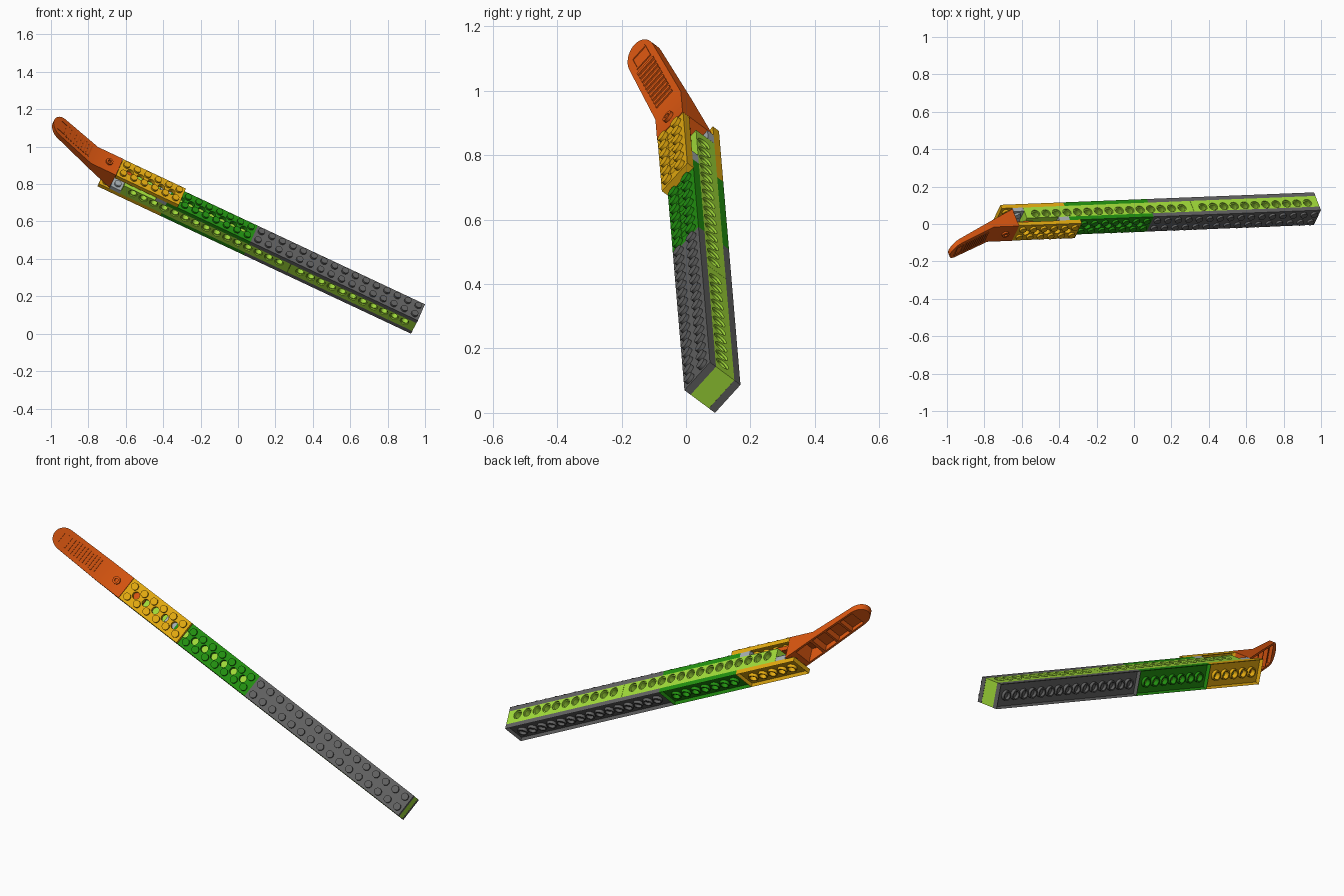
import bpy, bmesh, math
from mathutils import Matrix, Vector

if "Cube" in bpy.data.objects:
    bpy.data.objects.remove(bpy.data.objects["Cube"], do_unlink=True)

# Build frame: x runs from the blunt end to the tip, z along the studs, unit = one stud
S = 0.0618
along = Vector((-0.904, -0.036, 0.425)).normalized()
up = Vector((0.297, -0.767, 0.568))
up = (up - along * up.dot(along)).normalized()
across = up.cross(along)
origin = Vector((0.925, 0.09, 0.0)) - across * S
FRAME = Matrix.Translation(origin) @ Matrix((along, across, up)).transposed().to_4x4() @ Matrix.Scale(S, 4)


def material(name, r, g, b):
    lin = [c / 12.92 if c < 0.04 else ((c + 0.055) / 1.055) ** 2.4 for c in (r / 255, g / 255, b / 255)]
    m = bpy.data.materials.new(name)
    m.use_nodes = True
    m.diffuse_color = (*lin, 1)
    m.node_tree.nodes["Principled BSDF"].inputs["Base Color"].default_value = (*lin, 1)
    return m


LIME = material("lime", 163, 222, 58)
ORANGE = material("orange", 218, 86, 16)
YELLOW = material("yellow", 230, 172, 16)
GREEN = material("green", 34, 146, 16)
DARK = material("dark grey", 98, 98, 98)
LIGHT = material("light grey", 168, 176, 180)


def box(bm, x0, x1, y0, y1, z0, z1):
    m = Matrix.Translation(((x0 + x1) / 2, (y0 + y1) / 2, (z0 + z1) / 2)) @ Matrix.Diagonal((x1 - x0, y1 - y0, z1 - z0, 1))
    return bmesh.ops.create_cube(bm, size=1, matrix=m)["verts"]


def lathe(bm, profile, centre, closed=False, sideways=False, sides=18):
    """Revolve (radius, height) points; capped unless the profile is a closed ring."""
    rings = []
    for r, h in profile:
        ring = []
        for i in range(sides):
            t = math.tau * i / sides
            p = (r * math.cos(t), h, r * math.sin(t)) if sideways else (r * math.cos(t), r * math.sin(t), h)
            ring.append(bm.verts.new(Vector(centre) + Vector(p)))
        rings.append(ring)
    pairs = list(zip(rings, rings[1:]))
    if closed:
        pairs.append((rings[-1], rings[0]))
    else:
        bm.faces.new(rings[0])
        bm.faces.new(rings[-1])
    for a, b in pairs:
        for i in range(sides):
            j = (i + 1) % sides
            bm.faces.new((a[i], a[j], b[j], b[i]))


def make(name, bm, mat):
    bmesh.ops.recalc_face_normals(bm, faces=bm.faces)
    mesh = bpy.data.meshes.new(name)
    bm.to_mesh(mesh)
    bm.free()
    mesh.materials.append(mat)
    ob = bpy.data.objects.new(name, mesh)
    bpy.context.collection.objects.link(ob)
    return ob


def cut(ob, bm_cutter):
    """Subtract the cutter and bake the result."""
    cutter = make("cutter", bm_cutter, ob.data.materials[0])
    cutter.hide_render = True
    mod = ob.modifiers.new("cut", "BOOLEAN")
    mod.operation, mod.solver, mod.object = "DIFFERENCE", "EXACT", cutter
    deps = bpy.context.evaluated_depsgraph_get()
    mesh = bpy.data.meshes.new_from_object(ob.evaluated_get(deps))
    ob.modifiers.clear()
    ob.data = mesh
    bpy.data.objects.remove(cutter, do_unlink=True)


def add(ob, bm_extra):
    """Join extra geometry into an object."""
    bmesh.ops.recalc_face_normals(bm_extra, faces=bm_extra.faces)
    bm_extra.from_mesh(ob.data)
    bm_extra.to_mesh(ob.data)
    bm_extra.free()


def finish(ob):
    ob.data.transform(FRAME)
    bpy.ops.object.select_all(action="DESELECT")
    ob.select_set(True)
    bpy.context.view_layer.objects.active = ob
    bpy.ops.object.shade_smooth_by_angle(angle=math.radians(35))


# Two-wide studded plates with hollow undersides
def plate(name, x0, x1, z, mat, holes=True, studs=True):
    bm = bmesh.new()
    box(bm, x0, x1, -1, 1, z, z + 0.4)
    bm.normal_update()
    base = min(bm.faces, key=lambda f: f.calc_center_median().z)
    bmesh.ops.inset_region(bm, faces=[base], thickness=0.16)
    bmesh.ops.translate(bm, verts=base.verts, vec=(0, 0, 0.25))
    ob = make(name, bm, mat)
    centres = range(x0 + 1, x1)
    if holes and x1 - x0 > 1:
        bm = bmesh.new()
        for x in centres:
            lathe(bm, [(0.3, -0.2), (0.3, 0.6)], (x, 0, z))
        cut(ob, bm)
    bm = bmesh.new()
    for x in centres:
        lathe(bm, [(0.3, 0), (0.41, 0), (0.41, 0.26), (0.3, 0.26)], (x, 0, z), closed=True)
    if studs:
        for x in range(x0, x1):
            for y in (-0.5, 0.5):
                lathe(bm, [(0.3, 0.4), (0.3, 0.6)], (x + 0.5, y, z))
    add(ob, bm)
    finish(ob)


plate("back_plate_long", 0, 16, 0, DARK, holes=False, studs=False)
plate("back_plate_middle", 16, 24, 0, GREEN, studs=False)
plate("back_plate_end", 24, 30, 0, YELLOW)
plate("front_plate_long", 0, 16, 1.6, DARK, holes=False)
plate("front_plate_middle", 16, 24, 1.6, GREEN)
plate("front_plate_raised", 23, 29, 2.0, YELLOW)
plate("front_spacer", 24, 25, 1.6, LIGHT)
plate("back_spacer", 28, 29, 0.4, LIGHT)


# Beams with counterbored cross holes
def beam(name, x0, x1):
    bm = bmesh.new()
    box(bm, x0 + 0.01, x1 - 0.01, -1, 1, 0.4, 1.6)
    ob = make(name, bm, LIME)
    bm = bmesh.new()
    spool = [(0.39, -1.2), (0.39, -0.88), (0.3, -0.88), (0.3, 0.88), (0.39, 0.88), (0.39, 1.2)]
    for x in range(x0 + 1, x1):
        lathe(bm, spool, (x, 0, 1.125), sideways=True)
    cut(ob, bm)
    finish(ob)


beam("beam_short", 0, 12)
beam("beam_long", 12, 28)

# Bent tip: tapered loft with a round end
BEND, ROUND, END = 31.4, 35.0, 35.92


def top(x):
    return 2.43 + max(0, x - BEND) * 0.443


def bottom(x):
    return 0.5 + (x - 29) * 0.5


def half_width(x):
    if x <= ROUND:
        return 1 - 0.08 * max(0, x - BEND) / (ROUND - BEND)
    return max(0.03, math.sqrt(max(0, 0.92 ** 2 - (x - ROUND) ** 2)))


def loft(bm, xs, margin=0.0, roof=0.0, drop=0.0):
    rings = []
    for x in xs:
        w, t, b = half_width(x) - margin, top(x) - roof, bottom(x) - drop
        rings.append([bm.verts.new(p) for p in ((x, -w, b), (x, w, b), (x, w, t), (x, -w, t))])
    bm.faces.new(rings[0])
    bm.faces.new(rings[-1])
    for a, b in zip(rings, rings[1:]):
        for i in range(4):
            j = (i + 1) % 4
            bm.faces.new((a[i], a[j], b[j], b[i]))


bm = bmesh.new()
arc = [ROUND + 0.92 * math.sin(math.pi / 2 * i / 8) for i in range(1, 9)]
loft(bm, [29.02, BEND, ROUND] + arc)
tip = make("tip", bm, ORANGE)

# Ribbed hollow on the back of the tip
bm = bmesh.new()
for x0, x1 in ((29.9, 31.2), (31.4, 32.5), (32.65, 33.75), (33.9, 35.0)):
    loft(bm, [x0, x1], margin=0.18, roof=0.2, drop=0.5)
cut(tip, bm)

# Grip bars, mounting collar and tongue
bm = bmesh.new()
for i in range(10):
    x = 31.85 + i * 0.27
    for v in box(bm, x, x + 0.13, -0.62, 0.62, -0.05, 0.07):
        v.co.z += top(v.co.x)
for y in (-0.62, 0.62):
    for v in box(bm, 34.62, 35.3, y * 0.8 - 0.04, y * 0.8 + 0.04, -0.05, 0.05):
        v.co.z += top(v.co.x)
for x in (34.6, 35.26):
    for v in box(bm, x, x + 0.08, -0.53, 0.53, -0.05, 0.05):
        v.co.z += top(v.co.x)
lathe(bm, [(0.15, -0.05), (0.32, -0.05), (0.32, 0.17), (0.15, 0.17)], (30, 0, 2.43), closed=True, sides=12)
box(bm, 27.3, 29.1, -0.6, 0.6, 1.6, 1.98)
add(tip, bm)
finish(tip)
